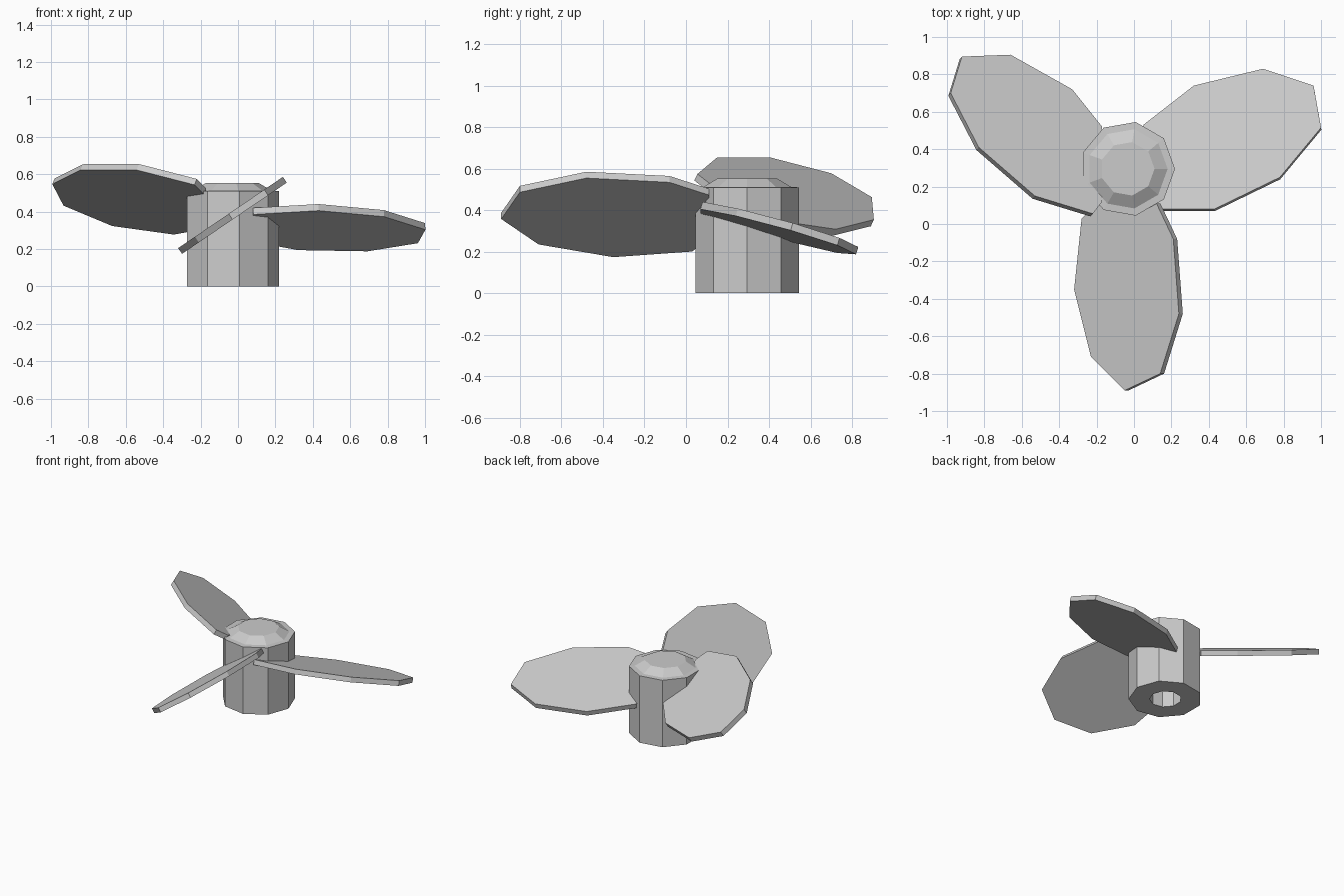
import bpy, bmesh
from math import cos, sin, tau
from mathutils import Vector

if "Cube" in bpy.data.objects:
    bpy.data.objects.remove(bpy.data.objects["Cube"])

CX, CY, SIDES = -0.035, 0.295, 9


def finish(name, bm):
    bmesh.ops.recalc_face_normals(bm, faces=bm.faces)
    me = bpy.data.meshes.new(name)
    bm.to_mesh(me)
    bm.free()
    ob = bpy.data.objects.new(name, me)
    bpy.context.collection.objects.link(ob)
    return ob


def lathe(name, profile):
    """Nine-sided turned body, capped at both ends of the profile."""
    bm = bmesh.new()
    rings = [[bm.verts.new((CX + r * cos(tau * i / SIDES), CY + r * sin(tau * i / SIDES), z))
              for i in range(SIDES)] for r, z in profile]
    for a, b in zip(rings, rings[1:]):
        for i in range(SIDES):
            j = (i + 1) % SIDES
            bm.faces.new((a[i], a[j], b[j], b[i]))
    bm.faces.new(rings[0])
    bm.faces.new(rings[-1])
    return finish(name, bm)


def blade(name, outline, slope_x, slope_y, height, thickness=0.037):
    """Flat tilted plate: plan outline laid on a sloping plane, thickened downwards."""
    bm = bmesh.new()
    top = [bm.verts.new((x, y, height + slope_x * x + slope_y * y)) for x, y in outline]
    face = bm.faces.new(top)
    down = Vector((slope_x, slope_y, -1)).normalized() * thickness
    ext = bmesh.ops.extrude_face_region(bm, geom=[face], use_keep_orig=True)
    moved = [g for g in ext["geom"] if isinstance(g, bmesh.types.BMVert)]
    bmesh.ops.translate(bm, verts=moved, vec=down)
    return finish(name, bm)


# hub: shaft socket, body, shoulder and shallow cap
lathe("hub", [(0.11, 0.40), (0.11, 0), (0.254, 0), (0.254, 0.51),
              (0.215, 0.512), (0.145, 0.553)])

# three pitched blades
blade("front_blade", [(-0.28, 0.03), (-0.32, -0.35), (-0.23, -0.71), (-0.05, -0.89),
                      (0.14, -0.80), (0.24, -0.48), (0.21, -0.08), (0.12, 0.11),
                      (-0.18, 0.12)], 0.68, 0.0, 0.422)
blade("left_blade", [(-0.17, 0.52), (-0.33, 0.72), (-0.66, 0.905), (-0.92, 0.895),
                     (-0.98, 0.70), (-0.83, 0.41), (-0.53, 0.15), (-0.22, 0.055),
                     (-0.17, 0.12)], -0.40, -0.466, 0.512)
blade("right_blade", [(0.08, 0.08), (0.43, 0.08), (0.78, 0.25), (1.0, 0.515),
                      (0.96, 0.74), (0.69, 0.83), (0.32, 0.74), (0.05, 0.53)],
      0.058, -0.31, 0.44)
